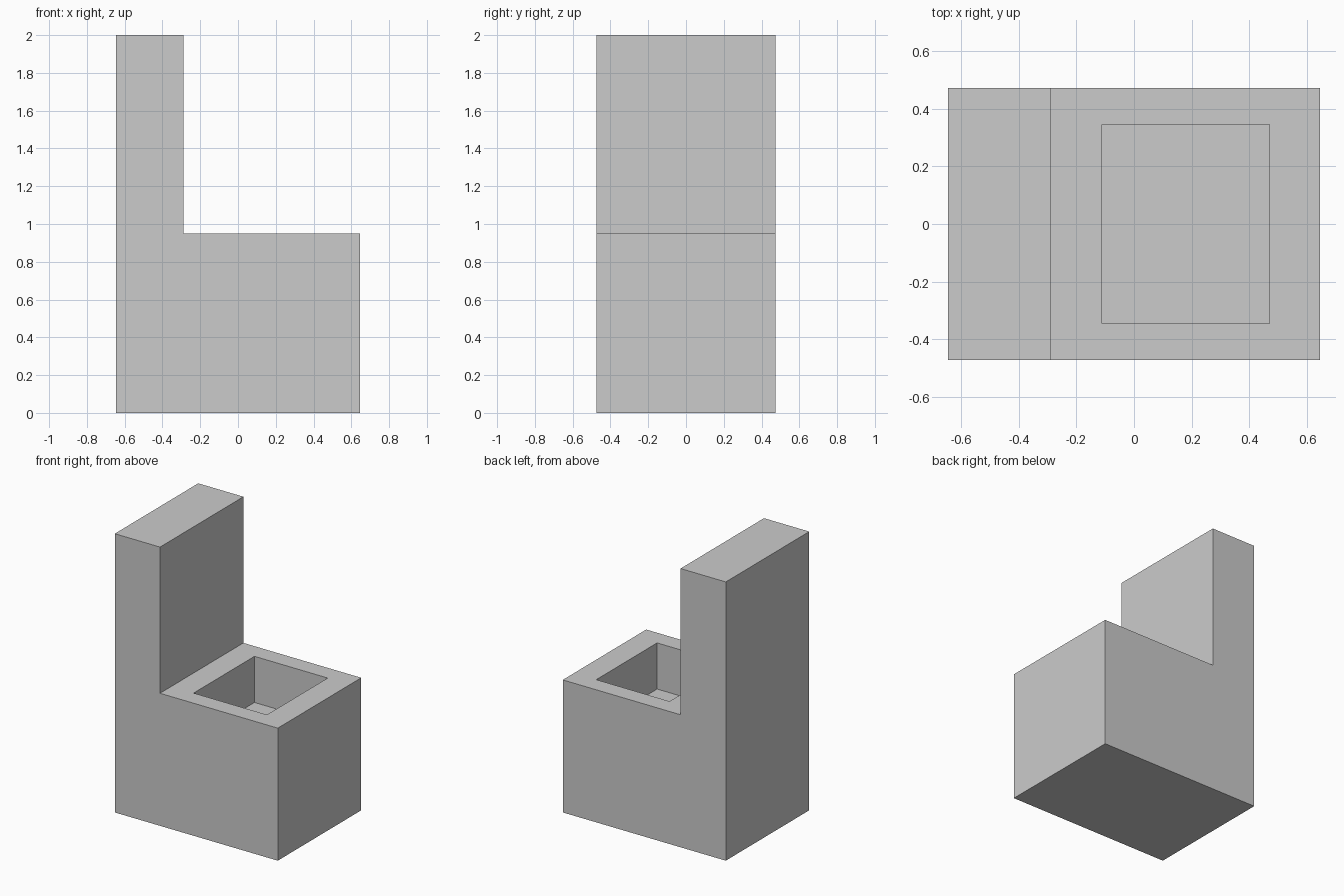
import bpy
import bmesh

if "Cube" in bpy.data.objects:
    bpy.data.objects.remove(bpy.data.objects["Cube"])

HALF_X, HALF_Y = 0.647, 0.473
BACK_X, SEAT_Z, TOP_Z = -0.288, 0.951, 2.0
POCKET_X, POCKET_Y, FLOOR_Z = (-0.111, 0.471), 0.345, 0.62


def prism(name, profile, half_y):
    """Extrude an x-z profile symmetrically along y."""
    bm = bmesh.new()
    face = bm.faces.new([bm.verts.new((x, -half_y, z)) for x, z in profile])
    ext = bmesh.ops.extrude_face_region(bm, geom=[face])["geom"]
    verts = [v for v in ext if isinstance(v, bmesh.types.BMVert)]
    bmesh.ops.translate(bm, verts=verts, vec=(0, 2 * half_y, 0))
    bmesh.ops.recalc_face_normals(bm, faces=bm.faces)
    mesh = bpy.data.meshes.new(name)
    bm.to_mesh(mesh)
    bm.free()
    obj = bpy.data.objects.new(name, mesh)
    bpy.context.collection.objects.link(obj)
    return obj


# L-shaped body: box base with a tall back slab
body = prism("seat_body", [
    (-HALF_X, 0), (HALF_X, 0), (HALF_X, SEAT_Z),
    (BACK_X, SEAT_Z), (BACK_X, TOP_Z), (-HALF_X, TOP_Z)], HALF_Y)

# Rectangular pocket sunk into the seat
x0, x1 = POCKET_X
cutter = prism("pocket_cutter", [
    (x0, FLOOR_Z), (x1, FLOOR_Z), (x1, SEAT_Z + 0.2), (x0, SEAT_Z + 0.2)], POCKET_Y)
cutter.hide_render = True

mod = body.modifiers.new("pocket", 'BOOLEAN')
mod.operation = 'DIFFERENCE'
mod.solver = 'EXACT'
mod.object = cutter
bpy.context.view_layer.objects.active = body
bpy.ops.object.modifier_apply(modifier=mod.name)
bpy.data.objects.remove(cutter)
